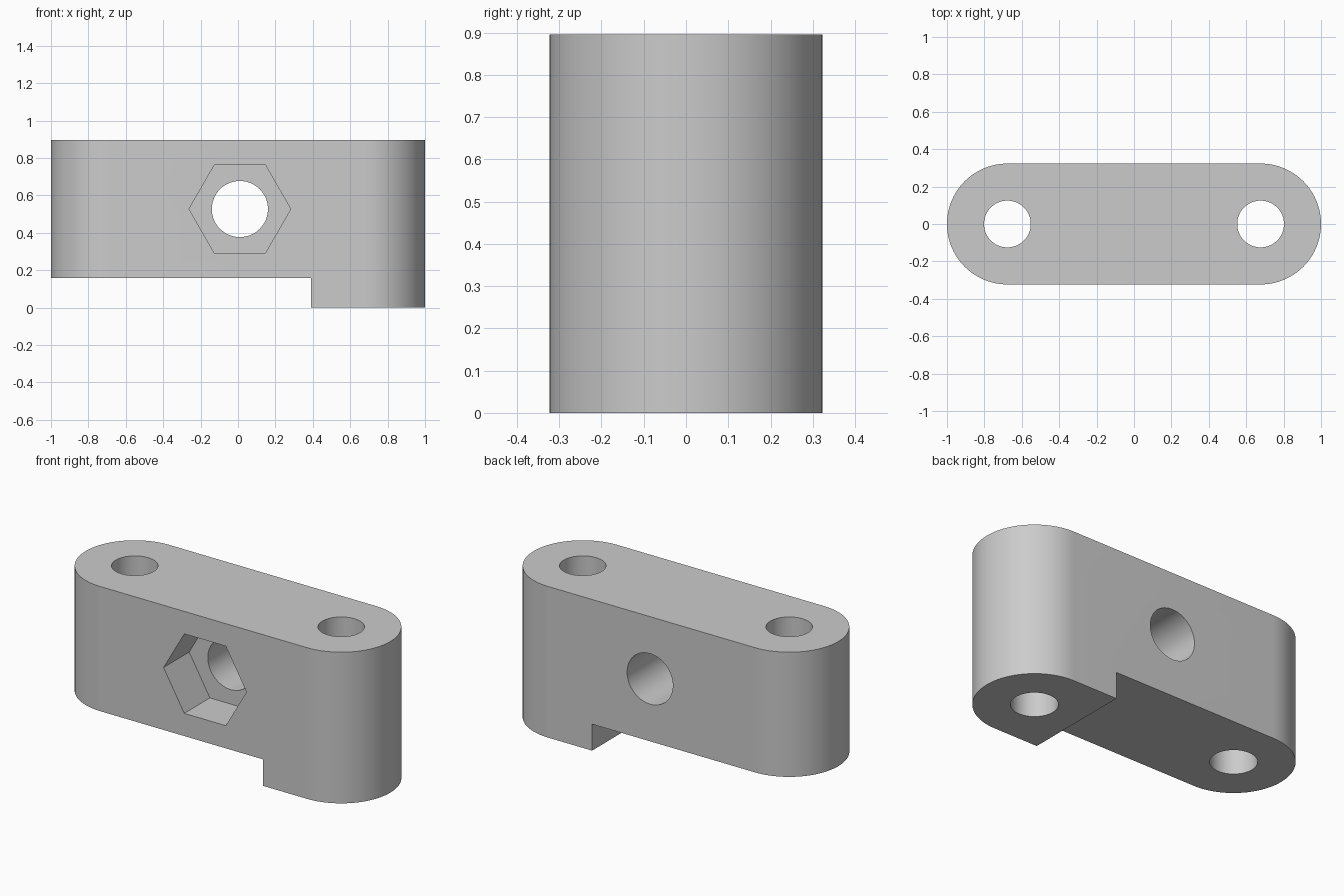
import bpy, bmesh, math
from mathutils import Vector

cube = bpy.data.objects.get("Cube")
if cube:
    bpy.data.objects.remove(cube, do_unlink=True)

HEIGHT, RADIUS, END_X = 0.896, 0.323, 0.677
STEP_X, STEP_Z = 0.39, 0.157
BORE_X, BORE_Z = 0.01, 0.527

grey = bpy.data.materials.new("light grey")
grey.use_nodes = True
colour = (0.6, 0.6, 0.6, 1)
grey.diffuse_color = colour
grey.node_tree.nodes["Principled BSDF"].inputs["Base Color"].default_value = colour


def arc(cx, cy, r, start, sweep, n):
    return [(cx + r * math.cos(start + sweep * i / n),
             cy + r * math.sin(start + sweep * i / n)) for i in range(n)]


def circle(cx, cy, r, n=64):
    return arc(cx, cy, r, 0, math.tau, n)


def prism(name, points, axis, low, high):
    """Extrude an outline along z (outline in x, y) or y (outline in x, z)."""
    bm = bmesh.new()
    place = (lambda a, b: (a, b, low)) if axis == "z" else (lambda a, b: (a, low, b))
    face = bm.faces.new([bm.verts.new(place(a, b)) for a, b in points])
    new = bmesh.ops.extrude_face_region(bm, geom=[face])["geom"]
    shift = Vector((0, 0, high - low) if axis == "z" else (0, high - low, 0))
    bmesh.ops.translate(bm, vec=shift,
                        verts=[v for v in new if isinstance(v, bmesh.types.BMVert)])
    bmesh.ops.recalc_face_normals(bm, faces=bm.faces)
    mesh = bpy.data.meshes.new(name)
    bm.to_mesh(mesh)
    bm.free()
    mesh.materials.append(grey)
    obj = bpy.data.objects.new(name, mesh)
    bpy.context.collection.objects.link(obj)
    return obj


# Rounded block
half = math.pi / 2
outline = (arc(END_X, 0, RADIUS, -half, math.pi, 48) + [(END_X, RADIUS)]
           + arc(-END_X, 0, RADIUS, half, math.pi, 48) + [(-END_X, -RADIUS)])
block = prism("clamp_block", outline, "z", 0, HEIGHT)

# Step under the block, bolt holes, cross bore and hexagonal nut pocket
step = [(-2, -1), (STEP_X, -1), (STEP_X, STEP_Z), (-2, STEP_Z)]
cutters = [
    prism("step_cutter", step, "y", -1, 1),
    prism("left_hole_cutter", circle(END_X, 0, 0.125), "z", -1, 2),
    prism("right_hole_cutter", circle(-END_X, 0, 0.125), "z", -1, 2),
    prism("nut_pocket_cutter", circle(BORE_X, BORE_Z, 0.272, 6), "y", -1, 0.24 - RADIUS),
    prism("cross_bore_cutter", circle(BORE_X, BORE_Z, 0.15), "y", -1, 1),
]

bpy.ops.object.select_all(action="DESELECT")
bpy.context.view_layer.objects.active = block
block.select_set(True)
for cutter in cutters:
    cutter.hide_render = True
    cut = block.modifiers.new(cutter.name, "BOOLEAN")
    cut.operation = "DIFFERENCE"
    cut.solver = "EXACT"
    cut.object = cutter
    bpy.ops.object.modifier_apply(modifier=cut.name)
    bpy.data.objects.remove(cutter, do_unlink=True)

bpy.ops.object.shade_smooth_by_angle(angle=math.radians(30))
